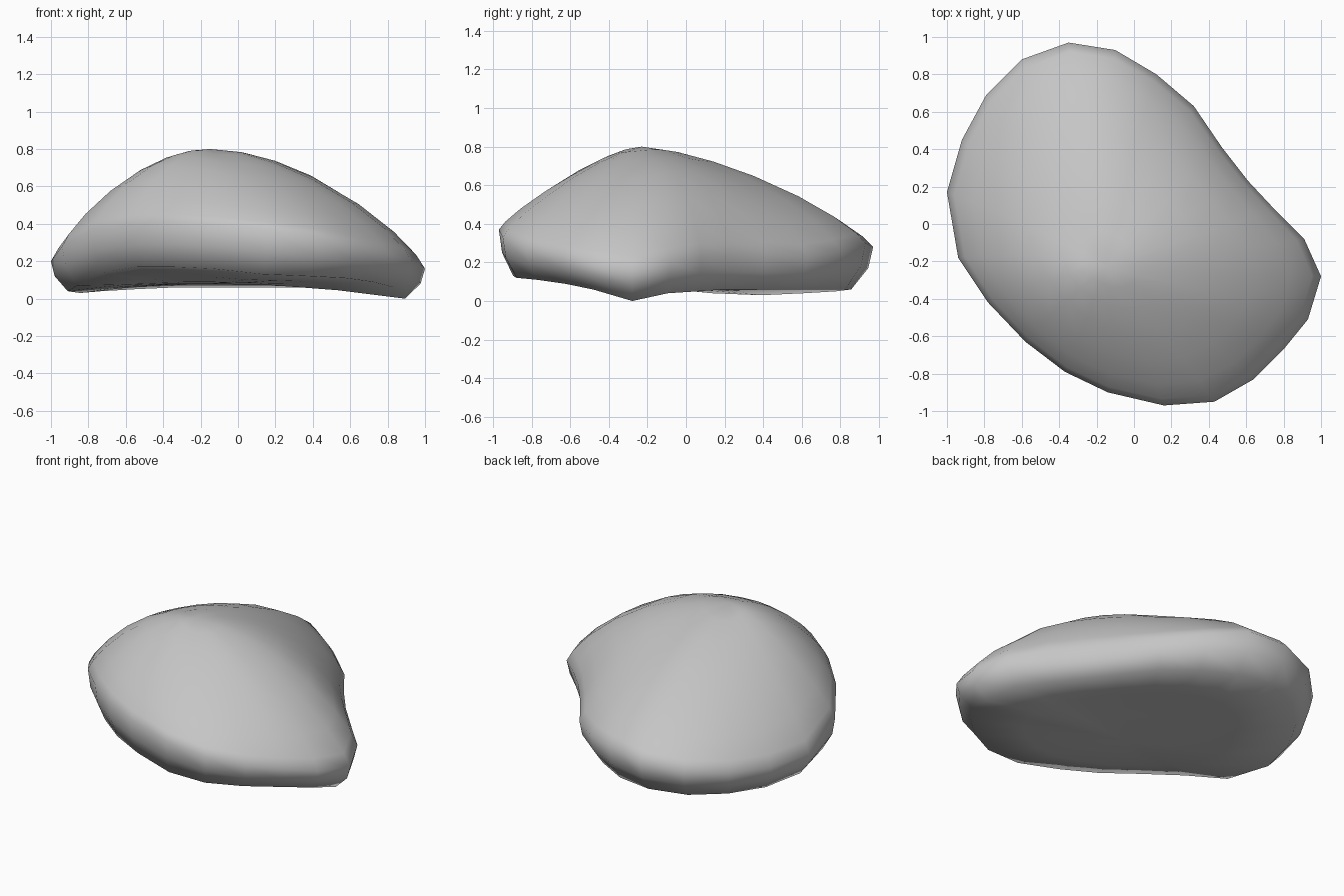
import bpy
import bmesh
from math import atan2, cos, radians
from mathutils import Vector

default_cube = bpy.data.objects.get("Cube")
if default_cube:
    bpy.data.objects.remove(default_cube, do_unlink=True)

# Widest outline, counter-clockwise: x, y, height of the rim, height of the foot
OUTLINE = [
    (1, -.28, .16, 0), (.91, -.08, .2, .04), (.75, .08, .23, .05),
    (.61, .23, .24, .06), (.47, .41, .24, .06), (.32, .63, .23, .06),
    (.12, .8, .26, .06), (-.1, .93, .3, .06), (-.35, .97, .28, .06),
    (-.6, .88, .25, .05), (-.79, .69, .22, .04), (-.92, .45, .2, .03),
    (-1, .17, .2, .04), (-.94, -.18, .28, .07), (-.78, -.42, .37, .14),
    (-.58, -.63, .4, .17), (-.37, -.79, .41, .17), (-.14, -.9, .4, .16),
    (.16, -.97, .37, .13), (.43, -.95, .33, .12), (.64, -.83, .28, .11),
    (.8, -.67, .24, .09), (.93, -.51, .2, .06),
]
COUNT = len(OUTLINE)
PEAK = Vector((-.15, -.23, .8))
UNDERSIDE = .08
FOOT_SCALE = .91

# Offsets from the peak, and a rounder copy that the inner rings blend into
sharp = [Vector((x, y)) - PEAK.xy for x, y, rim, foot in OUTLINE]
soft = sharp
for _ in range(8):
    soft = [(soft[i - 1] + soft[i] * 2 + soft[(i + 1) % COUNT]) / 4 for i in range(COUNT)]
soft = [offset * 1.16 for offset in soft]


def dome_height(i, scale):
    # Fuller dome across the short axis, straighter slope along the long one
    angle = atan2(sharp[i].y, sharp[i].x)
    power = 1.65 + .28 * cos(2 * (angle - radians(22))) - .1 * cos(angle)
    rise = (1 - scale ** power) ** .8
    rim = OUTLINE[i][2]
    return rim + (PEAK.z - rim) * rise


def under_height(i, scale):
    rim, foot = OUTLINE[i][2:]
    if scale > FOOT_SCALE:
        return (rim + foot) / 2
    return UNDERSIDE + (foot - UNDERSIDE) * (scale / FOOT_SCALE) ** 2


def add_ring(bm, scale, height):
    ring = []
    for i in range(COUNT):
        spot = PEAK.xy + soft[i].lerp(sharp[i], scale ** 2) * scale
        ring.append(bm.verts.new((spot.x, spot.y, height(i, scale))))
    return ring


# Stone skin: rings from the peak over the rim to the hollow underside
bm = bmesh.new()
rings = [add_ring(bm, s, dome_height) for s in (.16, .32, .5, .7, .86, .96, 1)]
rings += [add_ring(bm, s, under_height) for s in (.98, FOOT_SCALE, .6, .3)]
top = bm.verts.new(PEAK)
bottom = bm.verts.new((PEAK.x, PEAK.y, UNDERSIDE))
for i in range(COUNT):
    j = (i + 1) % COUNT
    bm.faces.new((top, rings[0][i], rings[0][j]))
    bm.faces.new((bottom, rings[-1][j], rings[-1][i]))
    for upper, lower in zip(rings, rings[1:]):
        bm.faces.new((upper[i], lower[i], lower[j], upper[j]))
bmesh.ops.recalc_face_normals(bm, faces=bm.faces)
for f in bm.faces:
    f.smooth = True

mesh = bpy.data.meshes.new("stone")
bm.to_mesh(mesh)
bm.free()
stone = bpy.data.objects.new("stone", mesh)
bpy.context.collection.objects.link(stone)

# Plain grey surface
grey = bpy.data.materials.new("stone grey")
grey.use_nodes = True
colour = (.56, .56, .56, 1)
grey.diffuse_color = colour
grey.node_tree.nodes["Principled BSDF"].inputs["Base Color"].default_value = colour
mesh.materials.append(grey)
